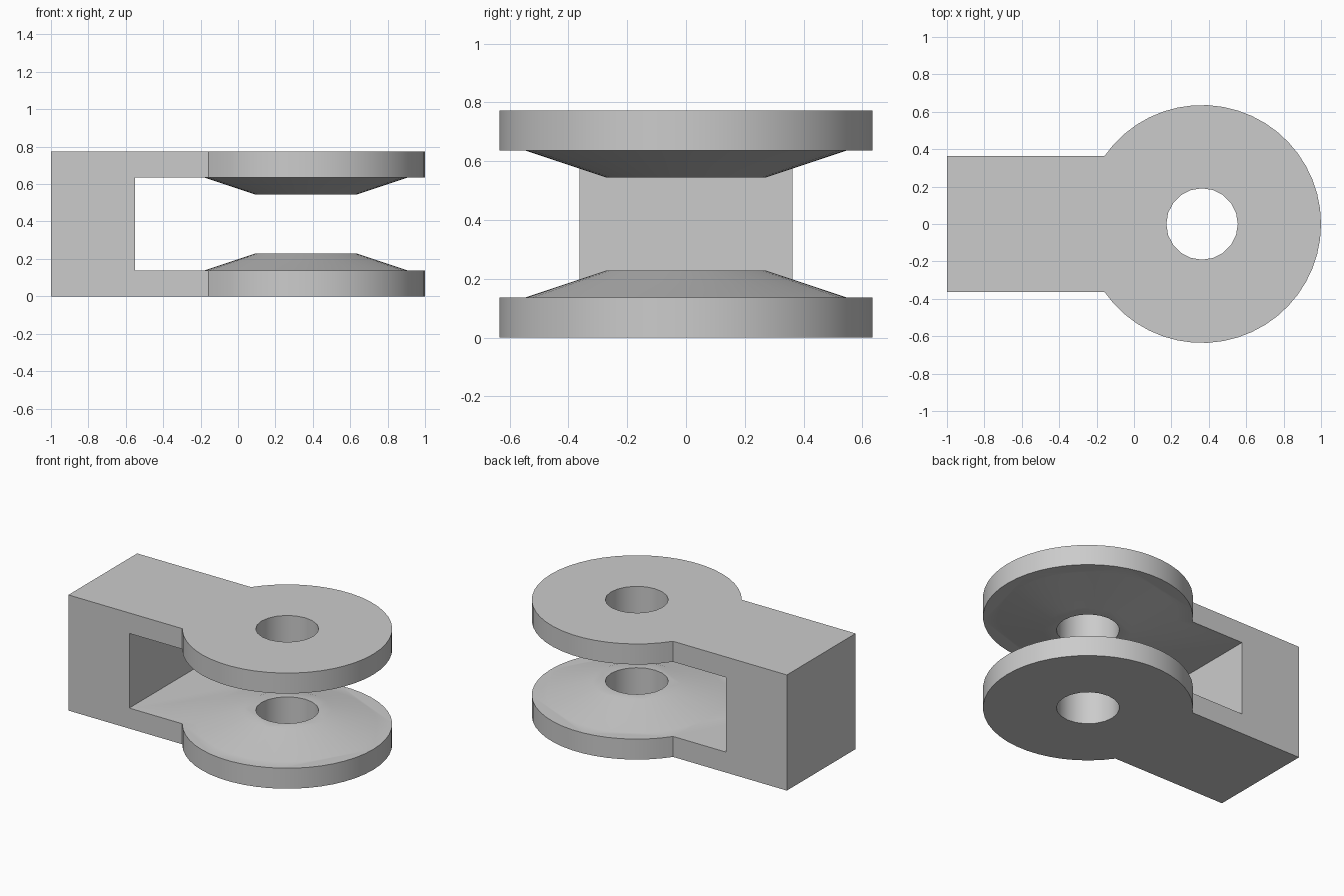
import bpy, bmesh, math

if "Cube" in bpy.data.objects:
    bpy.data.objects.remove(bpy.data.objects["Cube"], do_unlink=True)

HEIGHT, CHEEK = 0.773, 0.137        # full height, thickness of each fork cheek
EYE_X, EYE_R = 0.364, 0.636         # round eye at the fork end
ARM_HALF, SLOT_X = 0.363, -0.55
HOLE_R = 0.191
BOSS_BASE, BOSS_TOP, BOSS_H = 0.546, 0.27, 0.092

grey = bpy.data.materials.new("plain grey")
grey.use_nodes = True
colour = (0.6, 0.6, 0.6, 1)
grey.diffuse_color = colour
grey.node_tree.nodes["Principled BSDF"].inputs["Base Color"].default_value = colour


def make_object(name, bm):
    bmesh.ops.recalc_face_normals(bm, faces=bm.faces)
    mesh = bpy.data.meshes.new(name)
    bm.to_mesh(mesh)
    bm.free()
    mesh.materials.append(grey)
    obj = bpy.data.objects.new(name, mesh)
    bpy.context.collection.objects.link(obj)
    return obj


def prism(name, outline, z0, z1):
    bm = bmesh.new()
    face = bm.faces.new([bm.verts.new((x, y, z0)) for x, y in outline])
    top = bmesh.ops.extrude_face_region(bm, geom=[face])["geom"]
    verts = [v for v in top if isinstance(v, bmesh.types.BMVert)]
    bmesh.ops.translate(bm, verts=verts, vec=(0, 0, z1 - z0))
    return make_object(name, bm)


def frustum(name, r0, r1, z0, z1, sides):
    bm = bmesh.new()
    bmesh.ops.create_cone(bm, cap_ends=True, segments=sides, radius1=r0,
                          radius2=r1, depth=z1 - z0)
    bmesh.ops.translate(bm, verts=bm.verts, vec=(EYE_X, 0, (z0 + z1) / 2))
    return make_object(name, bm)


def combine(target, other, operation):
    mod = target.modifiers.new(operation.lower(), 'BOOLEAN')
    mod.operation, mod.object, mod.solver = operation, other, 'EXACT'
    bpy.context.view_layer.objects.active = target
    bpy.ops.object.modifier_apply(modifier=mod.name)
    bpy.data.objects.remove(other, do_unlink=True)


# Arm and round eye as one outline
start = math.pi - math.asin(ARM_HALF / EYE_R)
steps = 40
outline = [(-1, ARM_HALF), (-1, -ARM_HALF)]
for i in range(steps + 1):
    a = -start + 2 * start * i / steps
    outline.append((EYE_X + EYE_R * math.cos(a), EYE_R * math.sin(a)))
fork = prism("clevis_fork", outline, 0, HEIGHT)

# Slot between the cheeks
slot = prism("slot_cutter", [(SLOT_X, -1), (2, -1), (2, 1), (SLOT_X, 1)],
             CHEEK, HEIGHT - CHEEK)
combine(fork, slot, 'DIFFERENCE')

# Conical bosses facing each other, sunk slightly into the cheeks
sink = 0.015
wide = BOSS_BASE + sink * (BOSS_BASE - BOSS_TOP) / BOSS_H
low, high = CHEEK - sink, CHEEK + BOSS_H
combine(fork, frustum("lower_boss", wide, BOSS_TOP, low, high, 40), 'UNION')
combine(fork, frustum("upper_boss", BOSS_TOP, wide, HEIGHT - high,
                      HEIGHT - low, 40), 'UNION')

# Pin hole through both cheeks
combine(fork, frustum("hole_cutter", HOLE_R, HOLE_R, -1, 2, 20), 'DIFFERENCE')

bpy.ops.object.select_all(action='DESELECT')
fork.select_set(True)
bpy.context.view_layer.objects.active = fork
bpy.ops.object.shade_smooth_by_angle(angle=math.radians(30))
